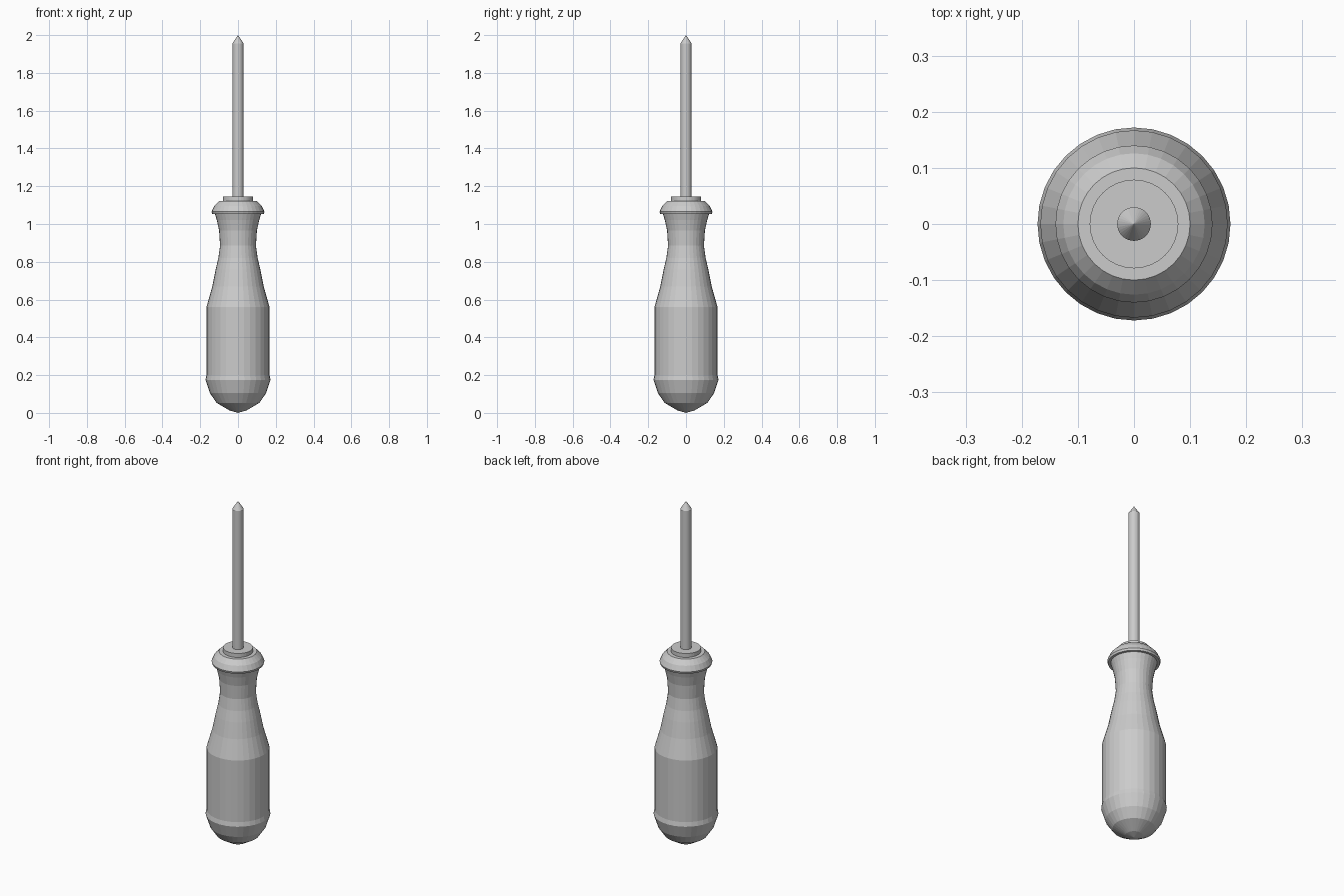
import bpy, bmesh
from math import pi

if "Cube" in bpy.data.objects:
    bpy.data.objects.remove(bpy.data.objects["Cube"])

SIDES = 32


def lathe(name, profile):
    """Spin an (r, z) profile around the z axis into a closed solid."""
    bm = bmesh.new()
    verts = [bm.verts.new((r, 0, z)) for r, z in profile]
    edges = [bm.edges.new(pair) for pair in zip(verts, verts[1:])]
    bmesh.ops.spin(bm, geom=verts + edges, cent=(0, 0, 0), axis=(0, 0, 1),
                   angle=2 * pi, steps=SIDES, use_duplicate=False)
    bmesh.ops.remove_doubles(bm, verts=bm.verts, dist=0.0005)
    bmesh.ops.recalc_face_normals(bm, faces=bm.faces)
    mesh = bpy.data.meshes.new(name)
    bm.to_mesh(mesh)
    bm.free()
    obj = bpy.data.objects.new(name, mesh)
    bpy.context.collection.objects.link(obj)
    return obj


# Handle: rounded butt, straight grip, waisted neck and bevelled flange
lathe("handle", [
    (0, 0), (0.045, 0.013), (0.113, 0.053), (0.149, 0.105), (0.172, 0.175),
    (0.167, 0.2), (0.167, 0.56), (0.136, 0.67), (0.118, 0.76), (0.104, 0.82),
    (0.095, 0.885), (0.1, 0.965), (0.112, 1.02), (0.122, 1.053),
    (0.136, 1.053), (0.14, 1.065), (0.126, 1.095), (0.1, 1.122), (0, 1.122)])

# Metal collar where the shaft enters the handle
lathe("collar", [(0, 1.11), (0.079, 1.11), (0.079, 1.145), (0, 1.145)])

# Shaft with a pointed tip
lathe("shaft", [(0, 1.13), (0.03, 1.13), (0.03, 1.955), (0, 2.0)])
